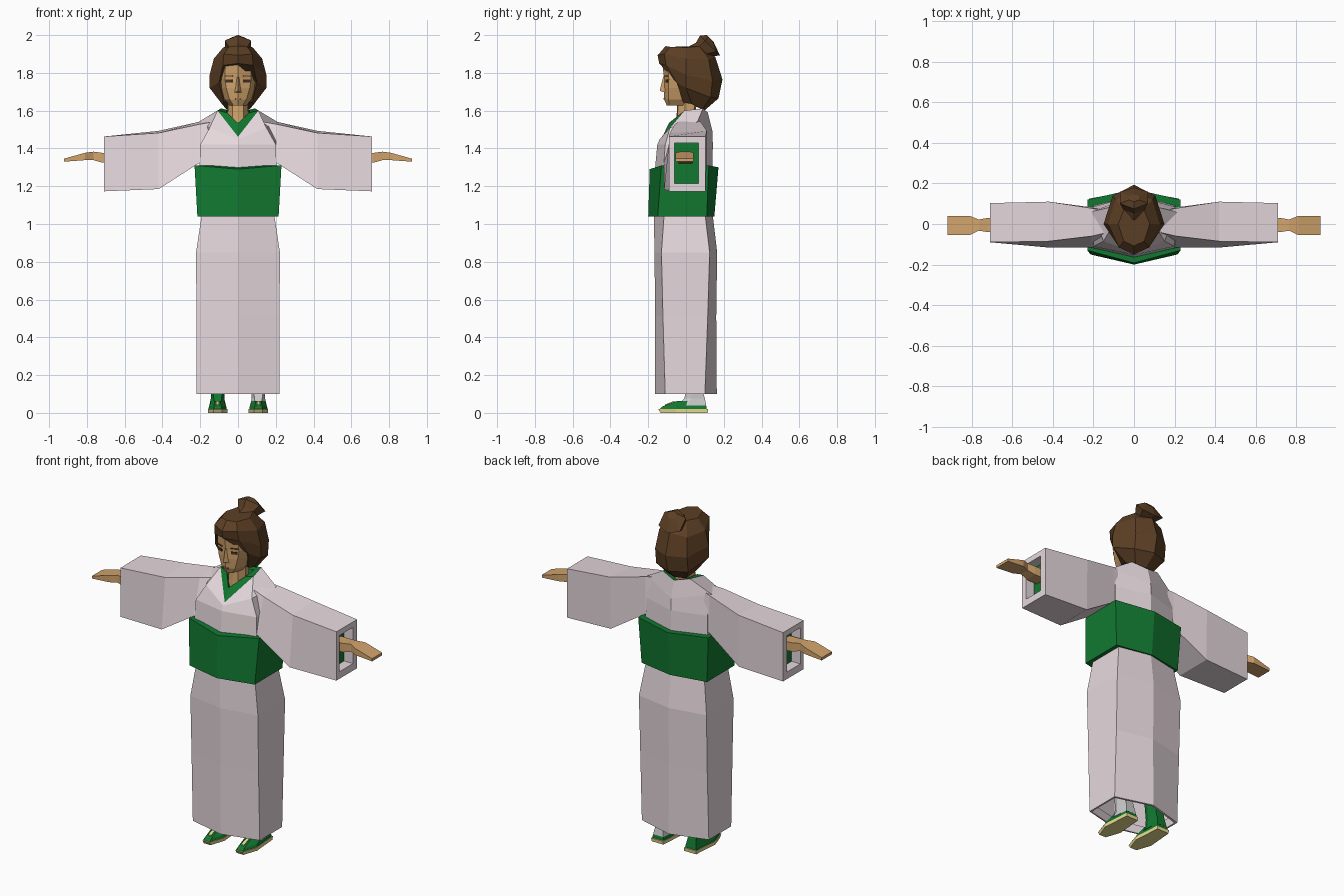
import bpy, bmesh
from math import radians
from mathutils import Vector, Matrix


def material(name, rgb):
    m = bpy.data.materials.new(name)
    m.diffuse_color = (*rgb, 1)
    return m


ROBE = material("pale_cloth", (0.79, 0.69, 0.72))
GREEN = material("green_cloth", (0.006, 0.19, 0.03))
SKIN = material("skin", (0.64, 0.37, 0.15))
HAIR = material("brown_hair", (0.107, 0.05, 0.018))
CREAM = material("cream_straw", (0.8, 0.7, 0.28))
SOCK = material("white_sock", (0.7, 0.7, 0.72))
DARK = material("dark_features", (0.06, 0.03, 0.02))
LIP = material("lips", (0.4, 0.17, 0.08))


def loft(name, rings, mat, start=True, end=True, mirror=False):
    """Skin a list of closed rings with flat quads, optionally capped and mirrored in x."""
    bm = bmesh.new()
    vs = [[bm.verts.new(p) for p in r] for r in rings]
    n = len(rings[0])
    for a, b in zip(vs, vs[1:]):
        for i in range(n):
            bm.faces.new((a[i], a[(i + 1) % n], b[(i + 1) % n], b[i]))
    if start:
        bm.faces.new(vs[0])
    if end:
        bm.faces.new(vs[-1])
    bmesh.ops.recalc_face_normals(bm, faces=bm.faces)
    me = bpy.data.meshes.new(name)
    bm.to_mesh(me)
    bm.free()
    me.materials.append(mat)
    ob = bpy.data.objects.new(name, me)
    bpy.context.collection.objects.link(ob)
    if mirror:
        ob.modifiers.new("mirror", 'MIRROR')
    return ob


def sym(half):
    """Full ring from the half on +x, running from front centre to back centre."""
    return half + [(-x, y, z) for x, y, z in reversed(half) if x > 0]


def hexa(z, w, yf, yfs, ybs, yb, dz=0):
    """Six-sided body section: pointed front and back, straight sides."""
    return sym([(0, yf, z - dz), (w, yfs, z), (w, ybs, z), (0, yb, z - dz / 2)])


def box_rings(sections):
    """Four-sided sections along x: (x, y0, y1, z0, z1)."""
    return [[(x, a, c), (x, b, c), (x, b, d), (x, a, d)] for x, a, b, c, d in sections]


# Skirt with a turned-in hem
loft("skirt", [
    hexa(0.145, 0.20, -0.145, -0.10, 0.085, 0.14),
    hexa(0.10, 0.21, -0.155, -0.105, 0.09, 0.15),
    hexa(0.10, 0.22, -0.165, -0.11, 0.10, 0.163),
    hexa(0.51, 0.22, -0.163, -0.122, 0.115, 0.16),
    hexa(0.85, 0.222, -0.167, -0.13, 0.125, 0.165),
    hexa(1.06, 0.19, -0.17, -0.115, 0.10, 0.14)], ROBE, start=False)

# Wide sash
loft("sash", [
    hexa(1.04, 0.215, -0.20, -0.15, 0.11, 0.15),
    hexa(1.31, 0.23, -0.192, -0.13, 0.12, 0.172, 0.02)], GREEN)

# Robe upper body, rising to the slanted neck opening
neck_edge = sym([(0, -0.125, 1.462), (0.108, -0.01, 1.60), (0.09, 0.09, 1.612), (0, 0.115, 1.59)])
loft("robe_body", [
    hexa(1.28, 0.205, -0.165, -0.12, 0.09, 0.14),
    hexa(1.42, 0.20, -0.152, -0.11, 0.085, 0.142),
    sym([(0, -0.14, 1.448), (0.15, -0.085, 1.51), (0.21, 0.06, 1.54), (0, 0.14, 1.49)]),
    neck_edge], ROBE, end=False)

# Green collar inside the neck opening
loft("collar", [
    neck_edge,
    sym([(0, -0.09, 1.535), (0.06, -0.02, 1.59), (0.06, 0.065, 1.60), (0, 0.085, 1.58)]),
    sym([(0, -0.07, 1.50), (0.05, -0.01, 1.54), (0.05, 0.05, 1.54), (0, 0.06, 1.54)])],
    GREEN, start=False)

# Sleeves with framed openings and a green lining panel
opening = (-0.06, 0.065, 1.215, 1.43)
loft("sleeves", [
    [(0.08, -0.09, 1.38), (0.08, 0.08, 1.38), (0.08, 0.05, 1.56), (0.08, -0.03, 1.55)],
    [(0.21, -0.117, 1.32), (0.21, 0.082, 1.32), (0.21, 0.078, 1.54), (0.21, -0.06, 1.527)],
    [(0.42, -0.116, 1.185), (0.42, 0.106, 1.185), (0.42, 0.11, 1.493), (0.42, -0.085, 1.482)],
] + box_rings([(0.71, -0.09, 0.103, 1.173, 1.463), (0.71, *opening), (0.65, *opening)]),
    ROBE, end=False, mirror=True)
loft("sleeve_linings", box_rings([(0.648, *opening), (0.652, *opening)]), GREEN, mirror=True)

# Forearms and mitten hands
loft("hands", box_rings([
    (0.63, -0.04, 0.035, 1.32, 1.375), (0.72, -0.04, 0.03, 1.325, 1.377),
    (0.765, -0.033, 0.022, 1.338, 1.383), (0.81, -0.055, 0.04, 1.338, 1.377),
    (0.92, -0.055, 0.04, 1.33, 1.346)]), SKIN, mirror=True)


# Neck and face
def slab(z, nose, wd, yd, ws, ys, back):
    return sym([(0, nose, z), (wd, yd, z), (ws, ys, z), (ws * 0.8, back, z), (0, back + 0.01, z)])


loft("neck", [slab(1.50, -0.055, 0.03, -0.05, 0.055, -0.01, 0.04),
              slab(1.56, -0.05, 0.03, -0.045, 0.055, -0.01, 0.04),
              slab(1.70, -0.045, 0.03, -0.04, 0.052, 0.0, 0.05)], SKIN)
loft("face", [
    slab(1.628, -0.102, 0.025, -0.09, 0.045, -0.02, 0.04),
    slab(1.66, -0.116, 0.045, -0.092, 0.072, -0.03, 0.05),
    slab(1.72, -0.118, 0.062, -0.093, 0.088, -0.035, 0.06),
    slab(1.77, -0.116, 0.07, -0.091, 0.095, -0.04, 0.06),
    slab(1.87, -0.128, 0.065, -0.10, 0.09, -0.04, 0.06)], SKIN)
loft("nose", [
    [(-0.018, -0.11, 1.695), (0, -0.139, 1.705), (0.018, -0.11, 1.695)],
    [(-0.006, -0.112, 1.78), (0, -0.121, 1.78), (0.006, -0.112, 1.78)]], SKIN)


def feature(name, loc, size, angle, mat, mirror=True):
    x, y, z = (s / 2 for s in size)
    ob = loft(name, box_rings([(-x, -y, y, -z, z), (x, -y, y, -z, z)]), mat, mirror=False)
    ob.data.transform(Matrix.Translation(Vector(loc)) @ Matrix.Rotation(radians(angle), 4, 'Z'))
    if mirror:
        ob.modifiers.new("mirror", 'MIRROR')


feature("eyes", (0.047, -0.101, 1.757), (0.036, 0.006, 0.014), 19, DARK)
feature("eyebrows", (0.048, -0.103, 1.783), (0.044, 0.006, 0.005), 19, HAIR)
feature("mouth", (0, -0.115, 1.663), (0.034, 0.007, 0.008), 0, LIP, False)

# Hair shell: full cap above the brow, stepping back behind the face below it
loft("hair", [
    sym([(0, -0.108, 1.942), (0.05, -0.085, 1.938), (0.078, 0.0, 1.935), (0.05, 0.07, 1.94), (0, 0.085, 1.945)]),
    sym([(0, -0.15, 1.893), (0.075, -0.115, 1.90), (0.128, 0.0, 1.875), (0.092, 0.12, 1.87), (0, 0.155, 1.885)]),
    sym([(0, -0.142, 1.85), (0.08, -0.105, 1.84), (0.15, 0.0, 1.79), (0.105, 0.14, 1.76), (0, 0.193, 1.765)]),
    sym([(0, 0.0, 1.79), (0.1, -0.05, 1.75), (0.15, 0.0, 1.72), (0.105, 0.13, 1.67), (0, 0.172, 1.665)]),
    sym([(0, 0.02, 1.66), (0.075, -0.015, 1.645), (0.085, 0.03, 1.635), (0.06, 0.085, 1.605), (0, 0.1, 1.603)])],
    HAIR)


# Top knot: pinched at its root, flaring, then closing to a ridge
def knot(y, z, w, t):
    d = t * 0.7
    return [(0, y - d, z + d), (w, y - d * 0.5, z + d * 0.5), (w, y + d * 0.6, z - d * 0.6),
            (0, y + d, z - d), (-w, y + d * 0.6, z - d * 0.6), (-w, y - d * 0.5, z + d * 0.5)]


loft("hair_knot", [knot(0.06, 1.90, 0.045, 0.06), knot(0.088, 1.922, 0.05, 0.052),
                   knot(0.127, 1.945, 0.07, 0.075), knot(0.128, 1.982, 0.025, 0.026)], HAIR)


# Feet: straw sole, green sandal, ankle
def foot_ring(z, w, toe, heel, tip, side=1):
    c = 0.108
    pts = [(c - tip, toe), (c + tip, toe), (c + w, toe + (heel - toe) * 0.35), (c + w * 0.75, heel),
           (c - w * 0.75, heel), (c - w, toe + (heel - toe) * 0.35)]
    return [(side * x, y, z) for x, y in pts]


loft("sandal_soles", [foot_ring(0, 0.052, -0.135, 0.115, 0.022),
                      foot_ring(0.02, 0.052, -0.147, 0.117, 0.022)], CREAM, mirror=True)
loft("sandal_uppers", [foot_ring(0.018, 0.049, -0.14, 0.11, 0.02),
                       foot_ring(0.034, 0.046, -0.125, 0.108, 0.02),
                       foot_ring(0.062, 0.034, -0.05, 0.1, 0.014)], GREEN, mirror=True)
loft("sandal_straps", [
    [(0.10, -0.11, 0.035), (0.116, -0.11, 0.035), (0.116, -0.11, 0.045), (0.10, -0.11, 0.045)],
    [(0.10, -0.06, 0.05), (0.116, -0.06, 0.05), (0.116, -0.06, 0.064), (0.10, -0.06, 0.064)]],
    CREAM, mirror=True)
for side, mat, word in ((1, SOCK, "white"), (-1, GREEN, "green")):
    loft(word + "_ankle", [foot_ring(0.04, 0.044, -0.045, 0.107, 0.02, side),
                           foot_ring(0.075, 0.036, -0.01, 0.10, 0.02, side),
                           foot_ring(0.11, 0.036, 0.0, 0.09, 0.025, side),
                           foot_ring(0.35, 0.045, -0.02, 0.09, 0.03, side)], mat)
